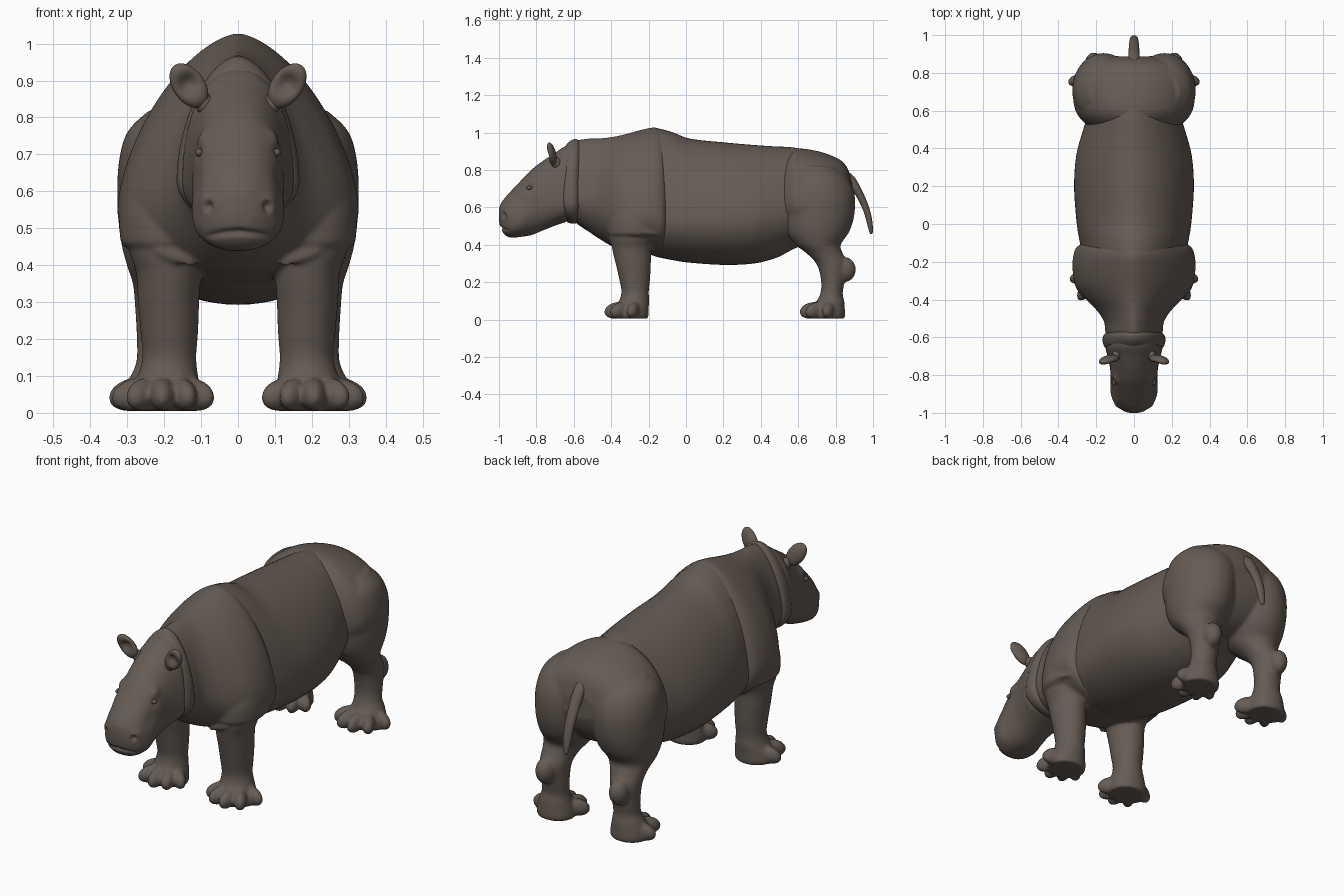
import bpy
import bmesh
from math import sin, cos, pi, exp
from mathutils import Vector, Matrix

cube = bpy.data.objects.get("Cube")
if cube:
    bpy.data.objects.remove(cube, do_unlink=True)

hide = bpy.data.materials.new("brown_grey_hide")
hide.use_nodes = True
hide.diffuse_color = (0.13, 0.105, 0.088, 1)
hide.node_tree.nodes["Principled BSDF"].inputs["Base Color"].default_value = hide.diffuse_color


def finish(name, bm):
    """Turn a bmesh into a smooth, coloured object."""
    mesh = bpy.data.meshes.new(name)
    bm.to_mesh(mesh)
    bm.free()
    mesh.materials.append(hide)
    mesh.shade_smooth()
    obj = bpy.data.objects.new(name, mesh)
    bpy.context.collection.objects.link(obj)
    return obj


def spline(rows, steps=6):
    """Catmull-Rom interpolation of section rows."""
    rows = [Vector(r) for r in rows]
    out = []
    for i in range(len(rows) - 1):
        a, b, c, d = (rows[min(max(i + k, 0), len(rows) - 1)] for k in (-1, 0, 1, 2))
        for j in range(steps):
            t = j / steps
            out.append(b + 0.5 * t * (c - a + t * (2 * a - 5 * b + 4 * c - d
                                                   + t * (3 * (b - c) + d - a))))
    return out + [rows[-1]]


def skin(name, rings):
    """Bridge a list of closed rings and cap both ends."""
    bm = bmesh.new()
    loops = [[bm.verts.new(p) for p in ring] for ring in rings]
    n = len(loops[0])
    for a, b in zip(loops, loops[1:]):
        for i in range(n):
            j = (i + 1) % n
            bm.faces.new((a[i], a[j], b[j], b[i]))
    bm.faces.new(loops[0])
    bm.faces.new(loops[-1])
    bmesh.ops.recalc_face_normals(bm, faces=bm.faces)
    return finish(name, bm)


def circle(n, upper=2, lower=2):
    """Superellipse points with separate fullness above and below."""
    for i in range(n):
        c, s = cos(2 * pi * i / n), sin(2 * pi * i / n)
        k = 2 / (upper if s > 0 else lower)
        yield abs(c) ** k * (1 if c > 0 else -1), abs(s) ** k * (1 if s > 0 else -1)


def loft_along(name, rows, upper, lower, steps=6, n=64):
    """Rows: y, bottom, top, height of the widest point, half width."""
    rings = []
    for y, low, high, wide, half in spline(rows, steps):
        rings.append([(half * c, y, wide + s * (high - wide if s > 0 else wide - low))
                      for c, s in circle(n, upper, lower)])
    return skin(name, rings)


def loft_up(name, rows, side):
    """Rows: z, centre x, centre y, radius x, radius y."""
    rings = []
    for z, x, y, rx, ry in spline(rows):
        rings.append([(side * (x + rx * c), y + ry * s, z) for c, s in circle(40)])
    return skin(name, rings)


def ball(name, place, size, turn=Matrix()):
    bm = bmesh.new()
    bmesh.ops.create_uvsphere(bm, u_segments=24, v_segments=16, radius=1)
    matrix = Matrix.Translation(place) @ turn @ Matrix.Diagonal((*size, 1))
    bmesh.ops.transform(bm, matrix=matrix, verts=bm.verts)
    return finish(name, bm)


def sculpt(obj, place, radius, push):
    """Push the surface softly around a point, on both sides."""
    for side in (1, -1):
        centre = Vector((side * place[0], place[1], place[2]))
        move = Vector((side * push[0], push[1], push[2]))
        for v in obj.data.vertices:
            d = (v.co - centre).length / radius
            if d < 3:
                v.co += move * exp(-d * d)


def fuse(name, parts):
    """Melt overlapping parts into one soft surface."""
    bm = bmesh.new()
    for part in parts:
        bm.from_mesh(part.data)
        bpy.data.objects.remove(part, do_unlink=True)
    obj = finish(name, bm)
    remesh = obj.modifiers.new("melt", "REMESH")
    remesh.mode = "VOXEL"
    remesh.voxel_size = 0.008
    remesh.use_smooth_shade = True
    soften = obj.modifiers.new("soften", "SMOOTH")
    soften.factor = 0.5
    soften.iterations = 5


# Barrel of the trunk with ridged back and hanging belly
loft_along("barrel", [
    (-.24, .37, .99, .54, .23), (-.17, .34, 1.022, .53, .27), (-.08, .32, 1.005, .53, .29),
    (.02, .305, .968, .53, .305), (.2, .293, .948, .53, .317), (.36, .30, .934, .54, .306),
    (.48, .33, .926, .56, .275), (.56, .37, .922, .57, .25), (.66, .42, .905, .58, .22),
    (.74, .47, .875, .6, .17)], 1.75, 2)

# Neck, chest and shoulder hump
front_parts = [loft_along("chest", [
    (-.64, .56, .93, .65, .12), (-.58, .51, .96, .65, .15), (-.52, .47, .968, .64, .158),
    (-.46, .43, .97, .6, .195), (-.39, .39, .978, .57, .262), (-.32, .37, .993, .56, .308),
    (-.24, .355, 1.015, .55, .326), (-.17, .345, 1.028, .55, .322), (-.125, .345, 1.01, .54, .306),
    (-.1, .37, .96, .54, .27)], 1.6, 2.05)]

# Broad rump
rear_parts = [loft_along("rump", [
    (.5, .5, .82, .62, .21), (.53, .46, .875, .62, .255), (.575, .43, .908, .62, .297),
    (.63, .42, .914, .62, .318), (.72, .43, .897, .63, .322), (.79, .46, .872, .63, .306),
    (.84, .51, .842, .64, .262), (.87, .56, .795, .65, .2), (.888, .61, .73, .66, .1)], 1.9, 2)]

# Folded collar behind the jaw
loft_along("collar", [
    (-.665, .57, .87, .63, .13), (-.65, .535, .92, .63, .156), (-.62, .515, .955, .63, .166),
    (-.59, .515, .966, .63, .162), (-.57, .53, .955, .63, .14)], 1.8, 2)

# Head with brows, eye sockets, nostrils and mouth
head = loft_along("head", [
    (-1.0, .53, .585, .55, .02), (-.993, .495, .613, .545, .048), (-.972, .458, .647, .535, .08),
    (-.94, .44, .683, .53, .108), (-.89, .442, .736, .54, .124), (-.83, .452, .798, .6, .124),
    (-.77, .475, .845, .63, .126), (-.7, .503, .892, .63, .14), (-.65, .52, .925, .63, .15),
    (-.6, .54, .94, .64, .13)], 2.2, 2.3, steps=9, n=112)
sculpt(head, (.112, -.83, .75), .028, (.012, -.004, .01))
sculpt(head, (.118, -.84, .705), .02, (-.009, .004, 0))
sculpt(head, (.12, -.88, .63), .04, (-.008, 0, 0))
sculpt(head, (.08, -.96, .57), .026, (.007, -.006, .003))
sculpt(head, (.08, -.972, .56), .012, (-.012, .02, 0))
for i in range(8):
    x = i * .013
    sculpt(head, (x, -.99 + x * x * 4, .49 - x * x * 2), .009, (0, .007, .002))

# Shoulders, haunches and legs: rows from top to bottom
shoulder = [(.68, .155, -.26, .09, .1), (.63, .165, -.26, .135, .14), (.55, .18, -.265, .14, .155),
            (.48, .186, -.268, .134, .152), (.455, .186, -.27, .127, .145), (.44, .185, -.275, .1, .11)]
front_leg = [(.56, .18, -.28, .1, .1), (.45, .195, -.288, .1, .115), (.38, .188, -.29, .088, .105),
             (.3, .188, -.282, .083, .094), (.22, .186, -.275, .078, .083), (.15, .186, -.272, .073, .073),
             (.1, .19, -.277, .082, .08), (.06, .195, -.285, .095, .085), (.025, .197, -.287, .1, .087),
             (.005, .197, -.287, .094, .082)]
hind_leg = [(.82, .14, .7, .1, .1), (.76, .145, .7, .155, .165), (.67, .158, .707, .166, .194),
            (.56, .165, .707, .161, .193), (.47, .172, .703, .146, .17), (.4, .185, .707, .116, .12),
            (.35, .195, .745, .09, .095), (.29, .203, .782, .076, .08), (.2, .204, .785, .07, .062),
            (.14, .206, .778, .069, .06), (.1, .21, .773, .08, .073), (.06, .212, .765, .092, .084),
            (.025, .212, .765, .097, .086), (.005, .212, .765, .092, .08)]

# Toes fan out from each foot: offset x, offset y, spread angle
toes = [(-.082, -.025, -.9), (-.05, -.062, -.35), (.005, -.075, 0), (.057, -.052, .6), (.08, .018, 1.3)]

for side in (1, -1):
    front_parts += [loft_up("shoulder", shoulder, side), loft_up("front_leg", front_leg, side)]
    rear_parts += [loft_up("hind_leg", hind_leg, side),
                   ball("hock", (side * .212, .85, .268), (.048, .058, .066))]

    # Skin lip above the front leg
    lip = []
    for y, z, x in spline([(-.405, .41, .12), (-.4, .438, .2), (-.355, .465, .255),
                           (-.28, .475, .294), (-.2, .47, .3), (-.14, .465, .28)]):
        lip.append([(side * (x + .014 * c), y - .01 * c, z + .018 * s) for c, s in circle(12)])
    front_parts.append(skin("skin_lip", lip))

    for parts, fx, fy in ((front_parts, .2, -.298), (rear_parts, .208, .746)):
        for dx, dy, angle in toes:
            turn = Matrix.Rotation(side * angle, 4, "Z") @ Matrix.Rotation(.25, 4, "X")
            parts.append(ball("toe", (side * (fx + dx), fy + dy, .05), (.033, .066, .043), turn))

    # Eye, cupped ear and ear root
    word = "left" if side > 0 else "right"
    ball(word + "_eye", (side * .105, -.838, .705), (.011, .016, .011))
    turn = Matrix.Rotation(side * .62, 4, "Y") @ Matrix.Rotation(.2, 4, "X")
    ear = ball(word + "_ear", (side * .133, -.72, .886), (.043, .025, .069), turn)
    inward = turn.to_3x3() @ Vector((0, 1, 0))
    hollow = Vector((side * .135, -.72, .892)) - inward * .024
    for v in ear.data.vertices:
        offset = v.co - hollow
        if offset.dot(inward) < .022:
            v.co += inward * .032 * exp(-(offset.length / .028) ** 2)
    ball(word + "_ear_root", (side * .092, -.695, .838), (.024, .026, .03))

fuse("forequarters", front_parts)
fuse("hindquarters", rear_parts)

# Tail tapering to a flattened tip
tail = []
for y, z, rx, ry in spline([(.82, .8, .024, .02), (.875, .752, .03, .024), (.925, .675, .028, .019),
                            (.962, .595, .025, .016), (.982, .52, .021, .014), (.99, .47, .012, .009),
                            (.993, .458, .003, .003)]):
    tail.append([(rx * c, y + ry * s, z + ry * s * .5) for c, s in circle(20)])
skin("tail", tail)
